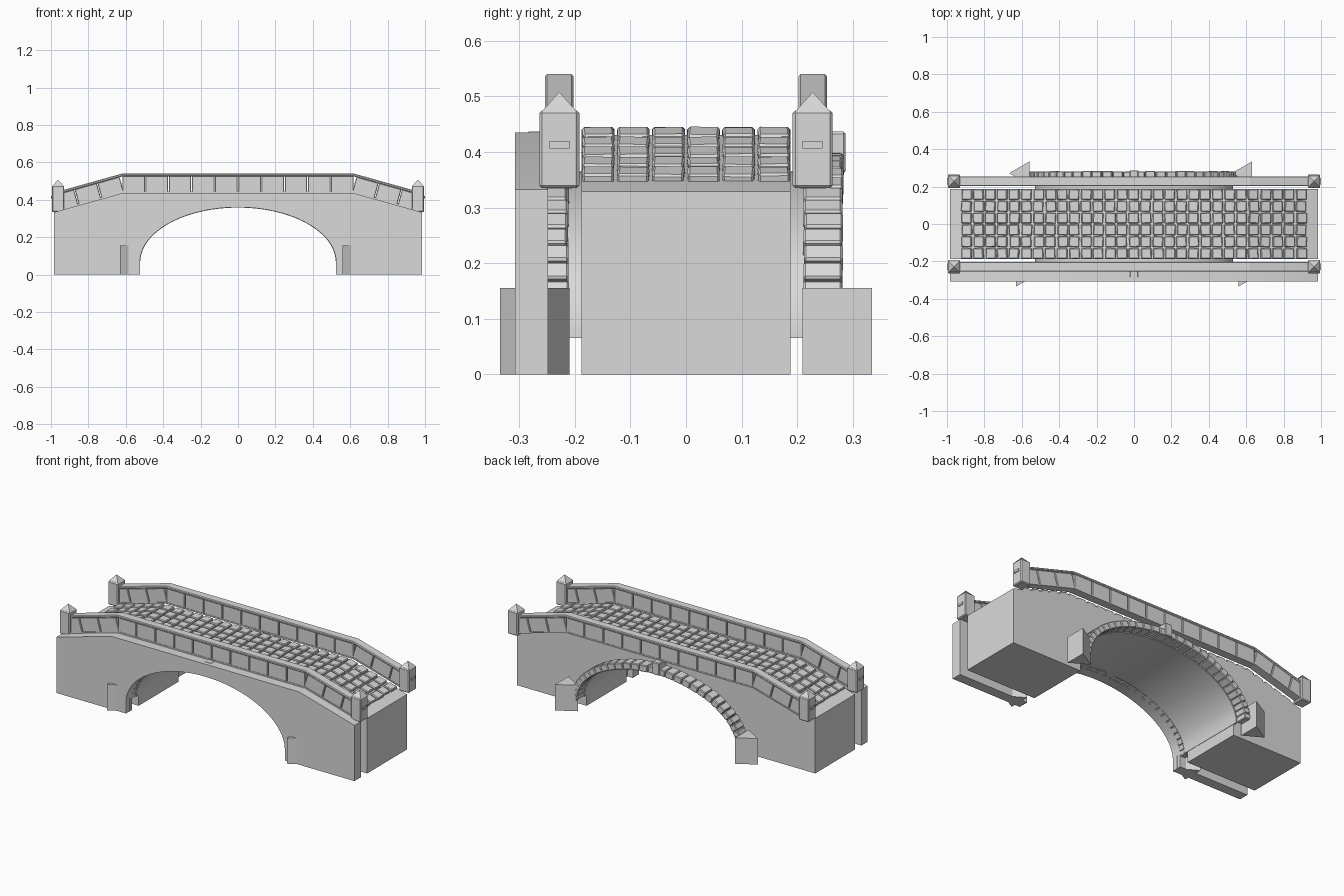
import bpy, bmesh, math, random
from mathutils import Matrix, Vector

if "Cube" in bpy.data.objects:
    bpy.data.objects.remove(bpy.data.objects["Cube"])

random.seed(4)
stone = bpy.data.materials.new("grey_stone")
stone.diffuse_color = (0.7, 0.7, 0.7, 1)
stone.use_nodes = True
stone.node_tree.nodes["Principled BSDF"].inputs["Base Color"].default_value = stone.diffuse_color

BEND, END, DECK, LOW = 0.62, 0.985, 0.435, 0.333   # shared side profile of the bridge
SLOPE = math.atan2(DECK - LOW, END - BEND)
A, B, SPRING = 0.525, 0.295, 0.065                 # arch ellipse


def deck_z(x):
    return DECK - max(0, abs(x) - BEND) * math.tan(SLOPE)


def finish(name, bm, smooth=False):
    bmesh.ops.recalc_face_normals(bm, faces=bm.faces)
    me = bpy.data.meshes.new(name)
    bm.to_mesh(me)
    bm.free()
    me.materials.append(stone)
    ob = bpy.data.objects.new(name, me)
    bpy.context.collection.objects.link(ob)
    if smooth:
        bpy.context.view_layer.objects.active = ob
        ob.select_set(True)
        bpy.ops.object.shade_smooth_by_angle(angle=math.radians(30))
        ob.select_set(False)
    return ob


def box(bm, loc, size, rot=None, bevel=0.0):
    mat = Matrix.Translation(loc) @ (rot or Matrix()) @ Matrix.Diagonal((*size, 1))
    verts = bmesh.ops.create_cube(bm, size=1, matrix=mat)["verts"]
    if bevel:
        edges = list({e for v in verts for e in v.link_edges})
        bmesh.ops.bevel(bm, geom=edges, offset=bevel, segments=1, affect='EDGES')


def prism(bm, pts, direction):
    face = bm.faces.new([bm.verts.new(p) for p in pts])
    new = bmesh.ops.extrude_face_region(bm, geom=[face])["geom"]
    bmesh.ops.translate(bm, vec=direction,
                        verts=[g for g in new if isinstance(g, bmesh.types.BMVert)])


def arch(a, b, n=48):
    return [(a * math.cos(math.pi * i / n), SPRING + b * math.sin(math.pi * i / n))
            for i in range(n + 1)]


def rot_y(angle):
    return Matrix.Rotation(angle, 4, 'Y')


# Body and front facing wall share one arched profile
profile = ([(-END, 0), (-END, LOW), (-BEND, DECK), (BEND, DECK), (END, LOW), (END, 0), (A, 0)]
           + arch(A, B) + [(-A, 0)])
for name, y0, y1 in (("bridge_core", -0.188, 0.188), ("front_facing_wall", -0.308, -0.248)):
    bm = bmesh.new()
    drop = 0.004 if name == "bridge_core" else 0
    prism(bm, [(x, y0, z - (drop if z > 0.3 and abs(x) > A else 0)) for x, z in profile],
          (0, y1 - y0, 0))
    finish(name, bm, True)

# Thin lining of the arch, a little wider than the core
bm = bmesh.new()
ring = arch(A - 0.002, B - 0.002) + arch(A + 0.005, B + 0.005)[::-1]
prism(bm, [(x, -0.212, z) for x, z in ring], (0, 0.424, 0))
finish("arch_lining", bm, True)

# Cobbles following the deck
bm = bmesh.new()
COLS, ROWS = 29, 6
for i in range(COLS):
    x = -0.924 + (i + 0.5) * 1.848 / COLS
    tilt = 0 if abs(x) < BEND else math.copysign(SLOPE, x)
    for j in range(ROWS):
        y = (j - 2.5) * 0.0632
        jitter = Matrix.Rotation(random.uniform(-0.05, 0.05), 4, 'Z')
        wobble = rot_y(tilt + random.uniform(-0.04, 0.04))
        box(bm, (x + random.uniform(-0.003, 0.003), y, deck_z(x) - 0.006),
            (0.055, 0.057, 0.03), wobble @ jitter, 0.004)
finish("deck_cobbles", bm)

for side, label in ((-1, "front"), (1, "back")):
    # Arch ring stones
    bm = bmesh.new()
    N, a, b = 30, A + 0.02, B + 0.02
    for i in range(N):
        t = math.pi * (i + 0.5) / N
        dx, dz = -a * math.sin(t), b * math.cos(t)
        length = math.hypot(dx, dz) * math.pi / N
        box(bm, (a * math.cos(t), side * (0.247 + random.uniform(-0.002, 0.002)),
                 SPRING + b * math.sin(t)),
            (length * 0.95, 0.07, 0.039), rot_y(-math.atan2(dz, dx)), 0.004)
    finish(label + "_arch_stones", bm)

    # Keystone
    bm = bmesh.new()
    box(bm, (0, side * 0.25, 0.399), (0.048, 0.074, 0.075), None, 0.004)
    finish(label + "_keystone", bm)

    # Triangular buttress piers
    bm = bmesh.new()
    for cx in (-0.595, 0.595):
        pts = []
        for k in range(3):
            t = math.pi + 2 * math.pi * k / 3
            pts.append((cx + side * 0.072 * math.cos(t), side * 0.272 + 0.072 * math.sin(t), 0))
        prism(bm, pts, (0, 0, 0.155))
    finish(label + "_buttress_piers", bm)

    # Parapet blocks: ten level, three on each slope
    y = side * 0.228
    bm = bmesh.new()
    pitch = 2 * BEND / 10
    for i in range(10):
        box(bm, (-BEND + (i + 0.5) * pitch, y, 0.482), (pitch - 0.004, 0.043, 0.09), None, 0.003)
    run = END - BEND
    for s in (-1, 1):
        for i in range(3):
            x = BEND + (i + 0.5) * run / 3
            box(bm, (s * x, y, deck_z(x) + 0.046),
                (run / 3 / math.cos(SLOPE) - 0.004, 0.043, 0.088), rot_y(s * SLOPE), 0.003)
    finish(label + "_parapet_blocks", bm)

    # Coping and footing strips swept along the parapet
    for part, lo, hi, w in (("coping", 0.09, 0.105, 0.052), ("footing", 0.0, 0.008, 0.048)):
        bm = bmesh.new()
        xs = [-0.98, -BEND, BEND, 0.98]
        pts = ([(x, y - w / 2, deck_z(x) + lo) for x in xs]
               + [(x, y - w / 2, deck_z(x) + hi) for x in xs[::-1]])
        prism(bm, pts, (0, w, 0))
        if part == "coping":
            top = [e for e in bm.edges if abs(e.verts[0].co.y - e.verts[1].co.y) < 1e-5
                   and abs(e.verts[0].co.x - e.verts[1].co.x) > 0.1]
            bmesh.ops.bevel(bm, geom=top, offset=0.004, segments=1, affect='EDGES')
        finish(label + "_parapet_" + part, bm)

    # End posts with pyramid caps and small plates
    for s, end in ((-1, "left"), (1, "right")):
        bm = bmesh.new()
        cx = s * 0.962
        box(bm, (cx, y, 0.405), (0.066, 0.072, 0.14), None, 0.005)
        bmesh.ops.create_cone(bm, cap_ends=True, segments=4, radius1=0.043, radius2=0,
                              depth=0.034,
                              matrix=Matrix.Translation((cx, y, 0.491))
                              @ Matrix.Rotation(math.pi / 4, 4, 'Z'))
        box(bm, (s * 0.996, y, 0.413), (0.008, 0.036, 0.014))
        finish(label + "_" + end + "_post", bm)
